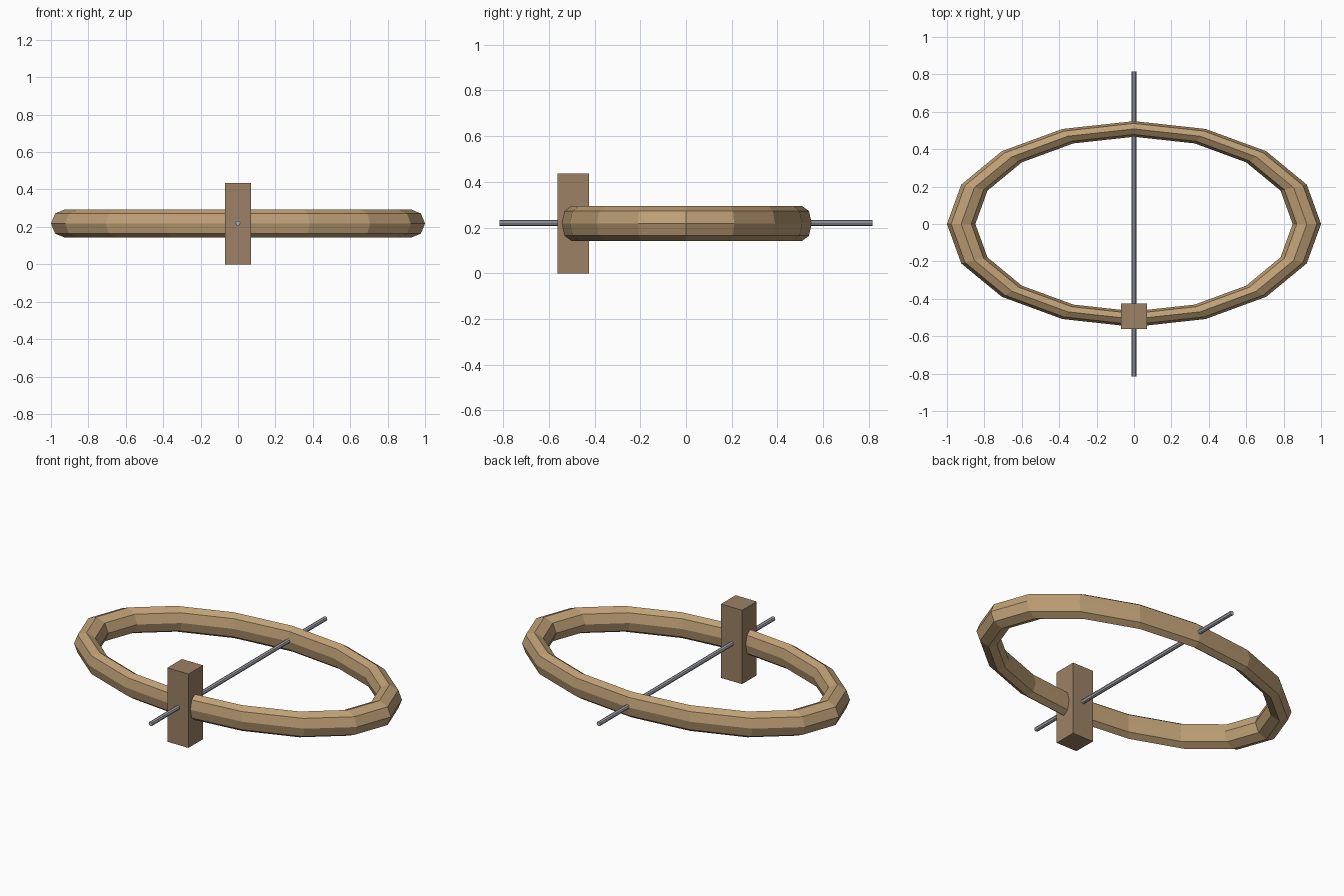
import bpy
from math import pi

if "Cube" in bpy.data.objects:
    bpy.data.objects.remove(bpy.data.objects["Cube"])


def finish(obj, name, color):
    obj.name = name
    mat = bpy.data.materials.new(name + "_material")
    mat.diffuse_color = (*color, 1)
    mat.use_nodes = True
    mat.node_tree.nodes["Principled BSDF"].inputs["Base Color"].default_value = mat.diffuse_color
    obj.data.materials.append(mat)
    bpy.ops.object.transform_apply(location=False, rotation=True, scale=True)
    return obj


MID_Z = 0.218

# Oval wooden hoop: a faceted torus squashed along y
bpy.ops.mesh.primitive_torus_add(major_segments=16, minor_segments=8,
                                 major_radius=0.924, minor_radius=0.076,
                                 location=(0, 0, MID_Z))
hoop = bpy.context.object
hoop.scale = (1, 0.55, 1)
finish(hoop, "oval_hoop", (0.52, 0.35, 0.18))

# Upright wooden block clamped on the front of the hoop
bpy.ops.mesh.primitive_cube_add(size=1, location=(0, -0.493, MID_Z))
block = bpy.context.object
block.scale = (0.138, 0.136, 2 * MID_Z)
finish(block, "handle_block", (0.34, 0.22, 0.13))

# Thin metal rod through block and hoop
bpy.ops.mesh.primitive_cylinder_add(vertices=8, radius=0.013, depth=1.63,
                                    location=(0, 0, MID_Z + 0.002),
                                    rotation=(pi / 2, 0, 0))
finish(bpy.context.object, "cross_rod", (0.4, 0.42, 0.47))
